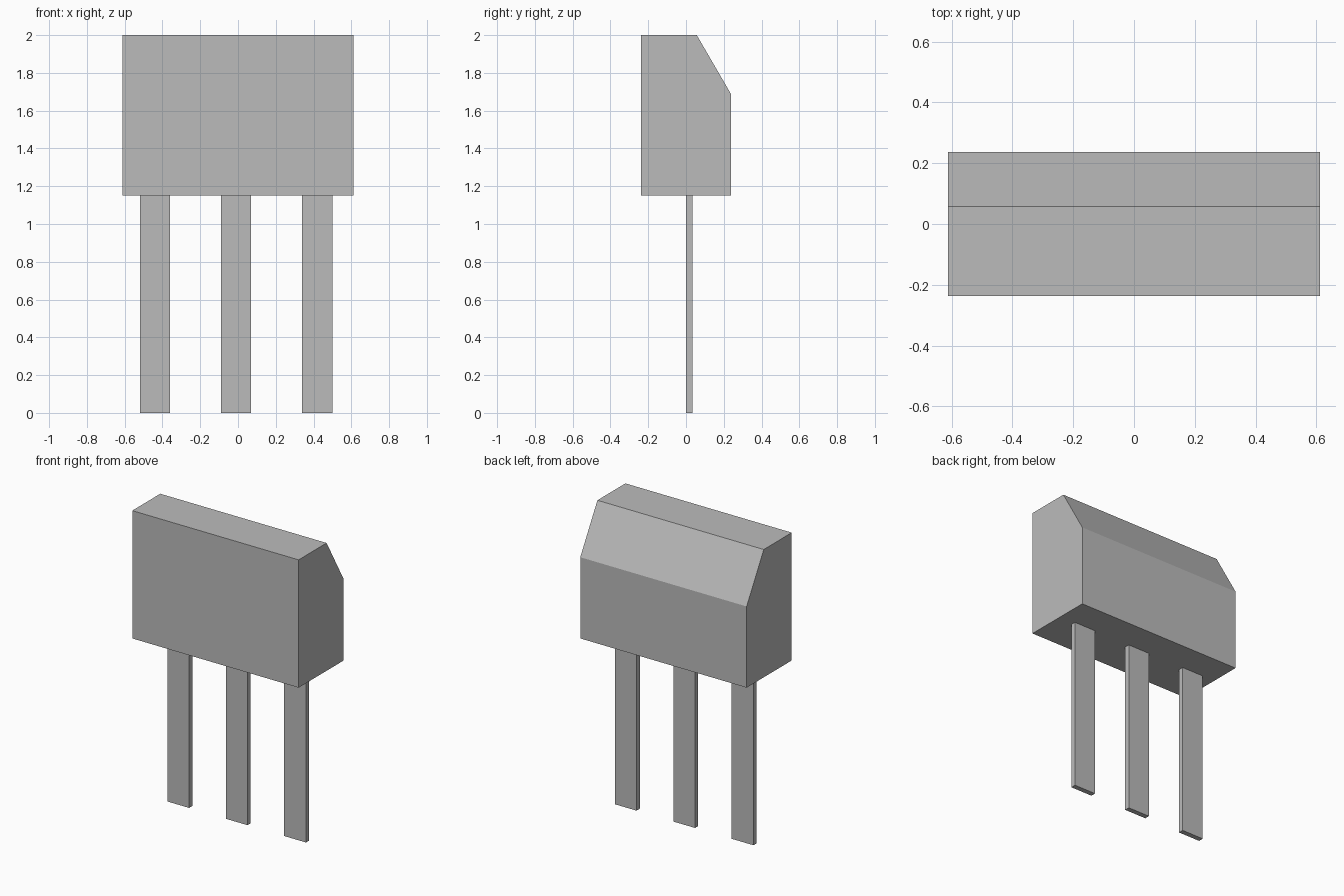
import bpy
import bmesh
from mathutils import Vector

cube = bpy.data.objects.get("Cube")
if cube:
    bpy.data.objects.remove(cube, do_unlink=True)

grey = bpy.data.materials.new("plain grey")
grey.use_nodes = True
colour = (0.5, 0.5, 0.5, 1)
grey.diffuse_color = colour
grey.node_tree.nodes["Principled BSDF"].inputs["Base Color"].default_value = colour


def extrude_profile(name, profile, direction):
    """Make a flat-faced solid by sweeping a closed profile along a direction."""
    bm = bmesh.new()
    face = bm.faces.new([bm.verts.new(p) for p in profile])
    swept = bmesh.ops.extrude_face_region(bm, geom=[face], use_keep_orig=True)
    verts = [g for g in swept["geom"] if isinstance(g, bmesh.types.BMVert)]
    bmesh.ops.translate(bm, verts=verts, vec=Vector(direction))
    bmesh.ops.recalc_face_normals(bm, faces=bm.faces)
    mesh = bpy.data.meshes.new(name)
    bm.to_mesh(mesh)
    bm.free()
    mesh.materials.append(grey)
    obj = bpy.data.objects.new(name, mesh)
    bpy.context.collection.objects.link(obj)
    return obj


# Body: block with a sloped upper back edge, swept across its width
half_width, half_depth, base, top = 0.612, 0.237, 1.15, 2.0
side = [(-half_depth, base), (half_depth, base), (half_depth, 1.69),
        (0.057, top), (-half_depth, top)]
extrude_profile("body", [(-half_width, y, z) for y, z in side],
                (2 * half_width, 0, 0))

# Legs: three thin flat strips under the body
leg_width, leg_depth = 0.16, 0.034
for name, x in (("right_leg", -0.52), ("middle_leg", -0.09), ("left_leg", 0.34)):
    strip = [(x, 0, 0), (x + leg_width, 0, 0),
             (x + leg_width, leg_depth, 0), (x, leg_depth, 0)]
    extrude_profile(name, strip, (0, 0, base))
